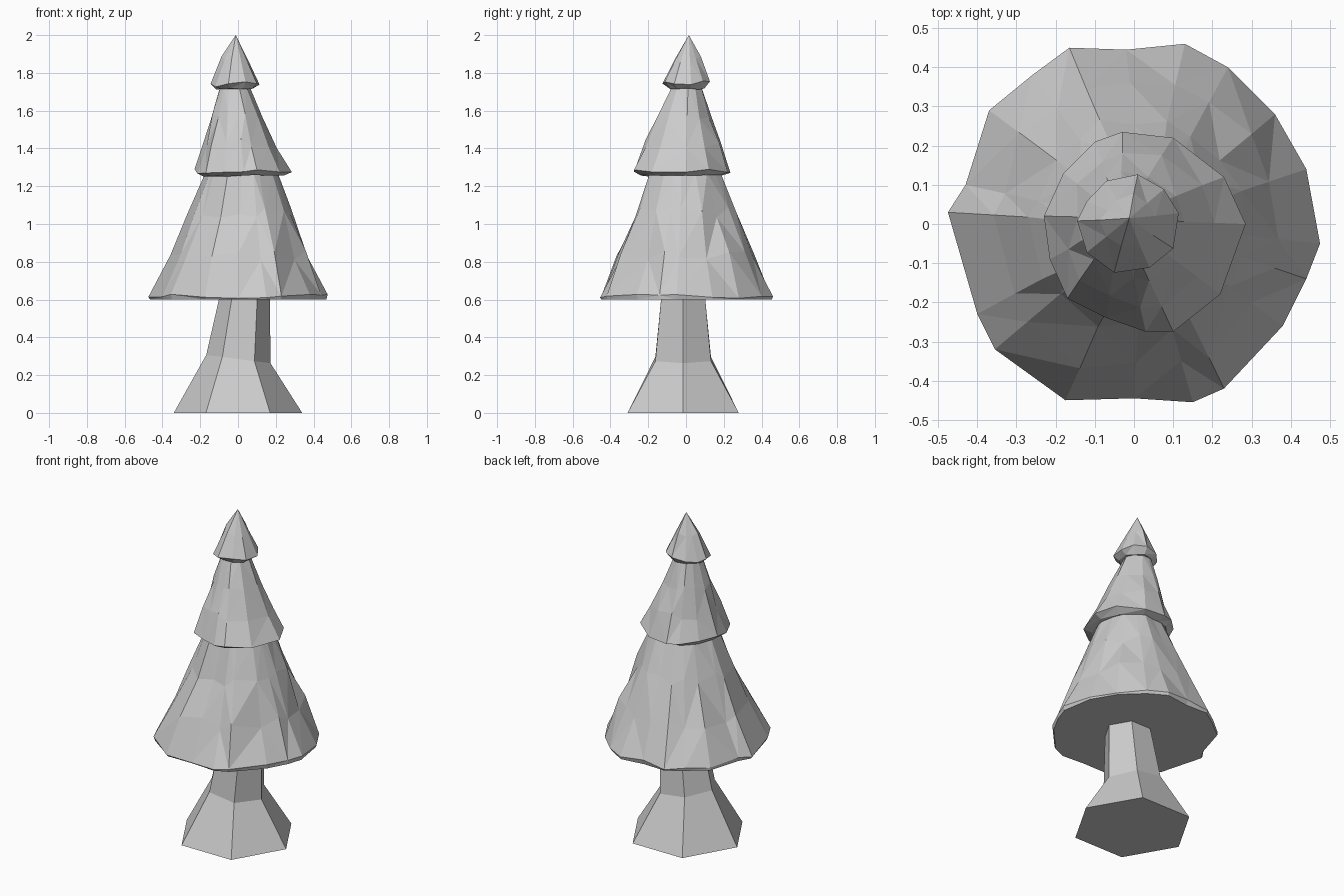
import bpy, bmesh, math, random

random.seed(11)


def loft(name, rings):
    """Skin a stack of equal-length point rings, cap both ends, triangulate the sides."""
    bm = bmesh.new()
    rows = [[bm.verts.new(p) for p in ring] for ring in rings]
    n = len(rows[0])
    sides = []
    for a, b in zip(rows, rows[1:]):
        for i in range(n):
            j = (i + 1) % n
            sides.append(bm.faces.new((a[i], a[j], b[j], b[i])))
    bm.faces.new(rows[0][::-1])
    bm.faces.new(rows[-1])
    if n > 6:
        bmesh.ops.triangulate(bm, faces=sides)
    bmesh.ops.remove_doubles(bm, verts=bm.verts, dist=0.0005)
    bmesh.ops.recalc_face_normals(bm, faces=bm.faces)
    mesh = bpy.data.meshes.new(name)
    bm.to_mesh(mesh)
    bm.free()
    obj = bpy.data.objects.new(name, mesh)
    bpy.context.collection.objects.link(obj)
    return obj


def tier(name, outline, levels):
    """levels: (z, scale, centre x, centre y, radial jitter, z jitter)"""
    rings = []
    for z, s, cx, cy, jr, jz in levels:
        ring = []
        for x, y in outline:
            k = s * (1 + random.uniform(-jr, jr))
            ring.append((cx + x * k, cy + y * k, z + random.uniform(0, jz)))
        rings.append(ring)
    return loft(name, rings)


# Hexagonal trunk: flared foot, leaning neck
def hexagon(cx, cy, r, z, tilt):
    pts = []
    for i in range(6):
        dx = r * math.cos(i * math.pi / 3)
        pts.append((cx + dx, cy + r * math.sin(i * math.pi / 3), z - tilt * dx))
    return pts


loft("trunk", [hexagon(0, -0.015, 0.34, 0, 0),
               hexagon(0.002, -0.015, 0.17, 0.285, 0.13),
               hexagon(0.035, -0.015, 0.134, 0.61, 0)])

# Lower skirt of foliage
low = [(0.475, -0.05), (0.44, 0.14), (0.36, 0.28), (0.24, 0.40), (0.13, 0.46),
       (-0.02, 0.445), (-0.165, 0.45), (-0.26, 0.38), (-0.37, 0.29), (-0.43, 0.10),
       (-0.475, 0.03), (-0.40, -0.23), (-0.355, -0.32), (-0.175, -0.45), (0, -0.445),
       (0.15, -0.455), (0.23, -0.42), (0.38, -0.26), (0.44, -0.14)]
tier("lower_foliage", low, [(0.60, 0.985, 0, 0, 0.01, 0),
                            (0.605, 1.0, 0, 0, 0, 0.03),
                            (0.80, 0.79, 0.005, 0, 0.04, 0.06),
                            (1.03, 0.585, 0.01, 0, 0.05, 0.06),
                            (1.27, 0.41, 0.02, -0.005, 0.03, 0)])

# Middle skirt, offset slightly to the right
mid = [(0.26, 0.02), (0.205, 0.14), (0.075, 0.24), (-0.055, 0.255), (-0.125, 0.23),
       (-0.205, 0.15), (-0.255, 0.04), (-0.24, -0.07), (-0.195, -0.17), (-0.095, -0.22),
       (0.005, -0.255), (0.075, -0.255), (0.195, -0.16)]
tier("middle_foliage", mid, [(1.25, 0.84, 0.02, -0.02, 0.03, 0.01),
                             (1.262, 1.0, 0.025, -0.02, 0, 0.03),
                             (1.40, 0.77, 0.012, -0.012, 0.04, 0.05),
                             (1.55, 0.53, -0.003, -0.004, 0.05, 0.04),
                             (1.73, 0.30, -0.018, 0.005, 0.03, 0)])

# Tip cone
tip = [(0.13, 0.02), (0.09, 0.08), (0.025, 0.12), (-0.055, 0.10), (-0.105, 0.05),
       (-0.13, 0.0), (-0.105, -0.08), (-0.035, -0.13), (0.055, -0.12), (0.115, -0.07)]
tier("top_foliage", tip, [(1.71, 0.74, -0.015, 0.008, 0.03, 0.01),
                          (1.725, 1.0, -0.015, 0.008, 0.02, 0.035),
                          (1.86, 0.53, -0.015, 0.01, 0.08, 0.03),
                          (2.0, 0.0, -0.012, 0.015, 0, 0)])
